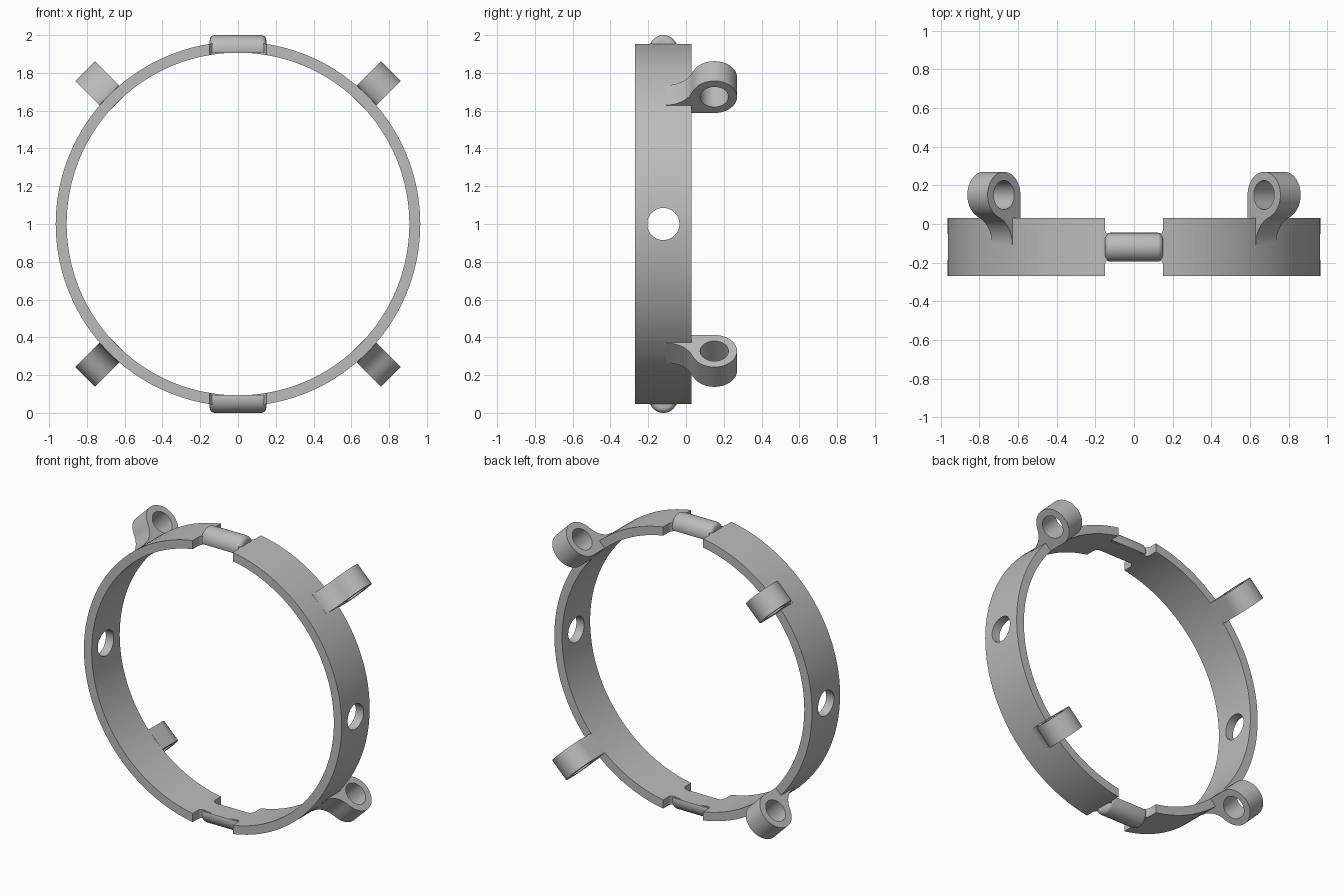
import bpy, bmesh
from math import sin, cos, pi, atan2, radians
from mathutils import Matrix, Vector

if "Cube" in bpy.data.objects:
    bpy.data.objects.remove(bpy.data.objects["Cube"])

OUTER, INNER = 0.965, 0.907
FRONT, BACK = -0.27, 0.03
MID = (FRONT + BACK) / 2
CENTRE = Matrix.Translation((0, 0, 1))

grey = bpy.data.materials.new("plain grey")
grey.use_nodes = True
colour = (0.5, 0.5, 0.5, 1)
grey.diffuse_color = colour
grey.node_tree.nodes["Principled BSDF"].inputs["Base Color"].default_value = colour


def to_object(name, bm, matrix=CENTRE):
    bmesh.ops.recalc_face_normals(bm, faces=bm.faces)
    mesh = bpy.data.meshes.new(name)
    bm.to_mesh(mesh)
    bm.free()
    mesh.transform(matrix)
    mesh.materials.append(grey)
    ob = bpy.data.objects.new(name, mesh)
    bpy.context.collection.objects.link(ob)
    return ob


def cylinder(axis, radius, length, at, sides=64):
    """Cylinder along the given axis, as a bmesh."""
    bm = bmesh.new()
    turn = Vector((0, 0, 1)).rotation_difference(Vector(axis)).to_matrix().to_4x4()
    bmesh.ops.create_cone(bm, cap_ends=True, segments=sides, radius1=radius,
                          radius2=radius, depth=length,
                          matrix=Matrix.Translation(at) @ turn)
    return bm


def extrude_profile(points, half, axis):
    """Extrude a closed outline symmetrically along an axis."""
    bm = bmesh.new()
    axis = Vector(axis)
    face = bm.faces.new([bm.verts.new(Vector(p) - axis * half) for p in points])
    made = bmesh.ops.extrude_face_region(bm, geom=[face])["geom"]
    bmesh.ops.translate(bm, vec=axis * half * 2,
                        verts=[v for v in made if isinstance(v, bmesh.types.BMVert)])
    return bm


def cut(ob, cutter):
    mod = ob.modifiers.new("cut", "BOOLEAN")
    mod.operation, mod.solver, mod.object = "DIFFERENCE", "EXACT", cutter
    bpy.context.view_layer.objects.active = ob
    bpy.ops.object.modifier_apply(modifier=mod.name)
    bpy.data.objects.remove(cutter)


def smooth(ob):
    bpy.ops.object.select_all(action="DESELECT")
    ob.select_set(True)
    bpy.context.view_layer.objects.active = ob
    bpy.ops.object.shade_smooth_by_angle(angle=radians(30))


def spin(angle):
    return CENTRE @ Matrix.Rotation(angle, 4, "Y")


# Ring band
bm = bmesh.new()
rect = [(OUTER, FRONT), (OUTER, BACK), (INNER, BACK), (INNER, FRONT)]
verts = [bm.verts.new((r, y, 0)) for r, y in rect]
edges = [bm.edges.new((verts[i], verts[(i + 1) % 4])) for i in range(4)]
bmesh.ops.spin(bm, geom=verts + edges, cent=(0, 0, 0), axis=(0, 1, 0),
               angle=2 * pi, steps=160, use_merge=True)
bmesh.ops.remove_doubles(bm, verts=bm.verts, dist=1e-5)
ring = to_object("ring_band", bm)

# Round holes through both sides
cut(ring, to_object("side_hole_cutter", cylinder((1, 0, 0), 0.085, 3, (0, MID, 0))))

# Notches beside the top and bottom pins, rounded next to the pin
NOTCH, WEB, FILLET = 0.15, 0.062, 0.03
for side in (-1, 1):
    outline = [(NOTCH, 0.3), (-NOTCH, 0.3)]
    for start, cx in ((pi, -1), (1.5 * pi, 1)):
        for i in range(7):
            a = start + i * pi / 12
            outline.append((cx * (NOTCH - FILLET) + FILLET * cos(a),
                            WEB + FILLET + FILLET * sin(a)))
    points = [(x, MID + side * y, 0) for x, y in outline]
    cut(ring, to_object("notch_cutter", extrude_profile(points, 1.5, (0, 0, 1))))
smooth(ring)

# Pins with rounded ends and a flat inner side
for name, angle in (("top_pin", 0), ("bottom_pin", pi)):
    bm = cylinder((1, 0, 0), 0.075, 2 * NOTCH, (0, MID, 0.925), 48)
    rims = [e for e in bm.edges if abs(e.verts[0].co.x - e.verts[1].co.x) < 1e-4]
    bmesh.ops.bevel(bm, geom=rims, offset=0.028, segments=5, profile=0.5,
                    affect="EDGES")
    bmesh.ops.bisect_plane(bm, geom=bm.verts[:] + bm.edges[:] + bm.faces[:],
                           plane_co=(0, 0, 0.905), plane_no=(0, 0, 1),
                           clear_inner=True)
    bmesh.ops.holes_fill(bm, edges=[e for e in bm.edges if e.is_boundary])
    smooth(to_object(name, bm, spin(angle)))

# Eyelet lugs: an eye blended into the band by a concave curve
EYE_Y, EYE_R, EYE = 0.15, 1.025, 0.12
TIP_Y, BLEND = -0.105, 0.148
blend_r = OUTER + BLEND
end = atan2(EYE_R - blend_r, EYE_Y - TIP_Y)
outline = [(TIP_Y, 0.935)]
for i in range(13):
    a = -pi / 2 + (end + pi / 2) * i / 12
    outline.append((TIP_Y + BLEND * cos(a), blend_r + BLEND * sin(a)))
for i in range(1, 41):
    a = end + pi + (-pi / 2 - end - pi) * i / 40
    outline.append((EYE_Y + EYE * cos(a), EYE_R + EYE * sin(a)))
outline += [(BACK, EYE_R - EYE), (BACK, 0.935)]

for name, angle in (("upper_left_lug", 45), ("lower_left_lug", 135),
                    ("lower_right_lug", 225), ("upper_right_lug", 315)):
    turn = spin(radians(angle))
    lug = to_object(name, extrude_profile([(0, y, r) for y, r in outline],
                                          0.074, (1, 0, 0)), turn)
    cut(lug, to_object("eye_cutter", cylinder((1, 0, 0), 0.075, 0.5,
                                              (0, EYE_Y, EYE_R), 48), turn))
    smooth(lug)
